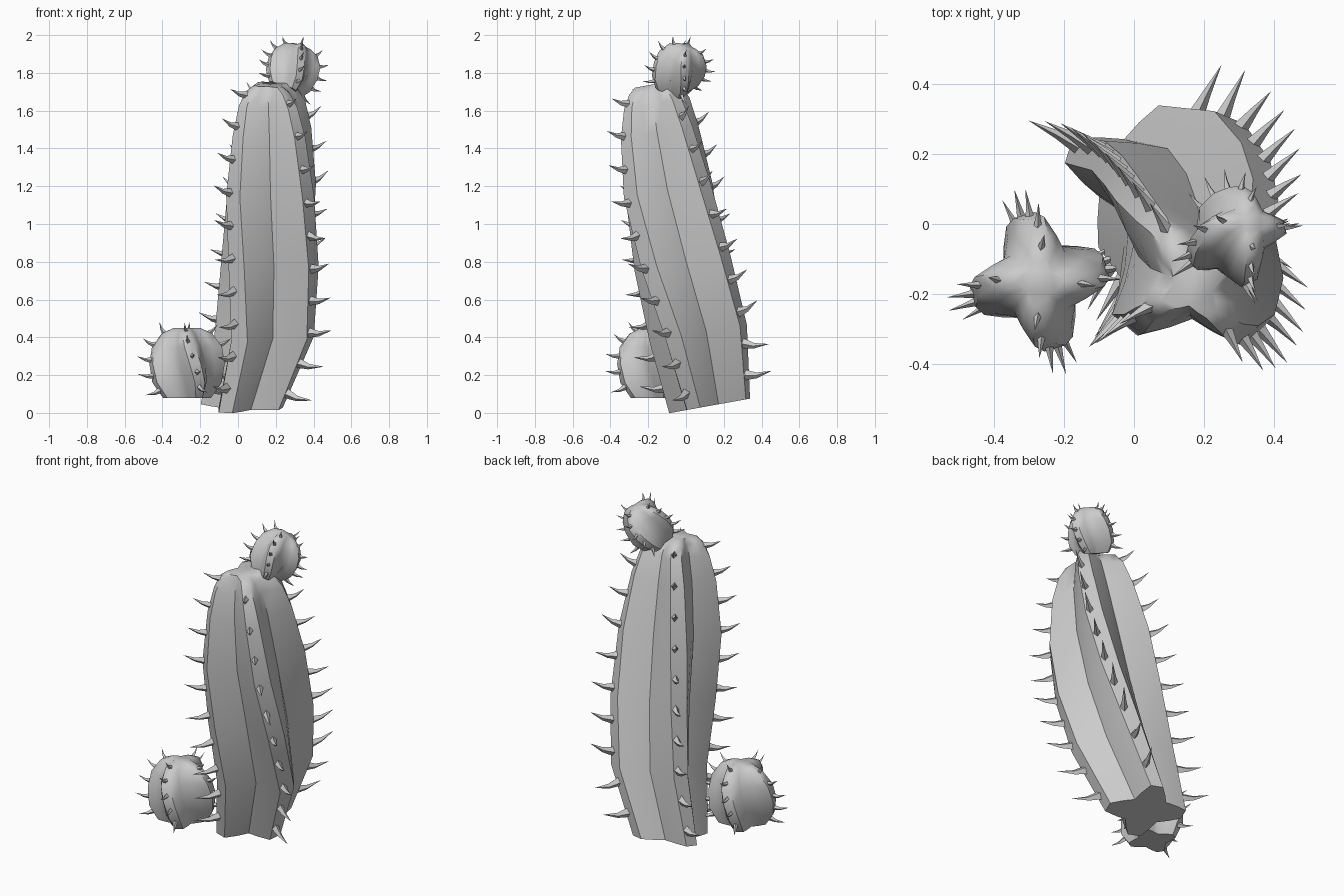
import bpy, bmesh, math, random
from mathutils import Vector

if "Cube" in bpy.data.objects:
    bpy.data.objects.remove(bpy.data.objects["Cube"])

random.seed(4)
RIBS = 4
# cross-section of one rib: (angle offset in degrees, radius factor)
COLUMN_SECTION = [(-5, 1.0), (14, 0.97), (29, 0.73), (49, 0.56), (70, 0.74)]
BUD_SECTION = [(-8, 1.0), (10, 0.98), (25, 0.76), (45, 0.60), (66, 0.76)]


def finish(name, bm, angle):
    bmesh.ops.recalc_face_normals(bm, faces=bm.faces)
    me = bpy.data.meshes.new(name)
    bm.to_mesh(me)
    bm.free()
    ob = bpy.data.objects.new(name, me)
    bpy.context.collection.objects.link(ob)
    bpy.ops.object.select_all(action='DESELECT')
    ob.select_set(True)
    bpy.context.view_layer.objects.active = ob
    bpy.ops.object.shade_smooth_by_angle(angle=math.radians(angle))
    return ob


def around(ring, q, deg, f=1.0):
    """Point on a ring (x, y, z, radius, start angle) at an angle."""
    x, y, z, r, a0 = ring
    a = math.radians(a0 + deg)
    return Vector((x, y, z)) + q @ Vector((math.cos(a), math.sin(a), 0)) * r * f


def body(name, rings, q, section):
    """Loft a ribbed star section through the rings."""
    bm = bmesh.new()
    loops = []
    for ring in rings:
        loops.append([bm.verts.new(around(ring, q, k * 360 / RIBS + o, f))
                      for k in range(RIBS) for o, f in section])
    n = len(loops[0])
    for a, b in zip(loops, loops[1:]):
        for i in range(n):
            j = (i + 1) % n
            bm.faces.new((a[i], a[j], b[j], b[i]))
    bm.faces.new(loops[0][::-1])
    bm.faces.new(loops[-1])
    return finish(name, bm, 50)


def add_spine(bm, p, out, up, length, width):
    """Four-sided thorn bending slightly upward."""
    side = out.cross(up).normalized()
    loops = []
    for t, w, lift in ((-0.12, 1.0, 0), (0.4, 0.5, -0.03)):
        c = p + out * length * t + up * length * lift
        loops.append([bm.verts.new(c + (side * sx * 0.8 + up * sz) * width * w)
                      for sx, sz in ((1, 0), (0, 1), (-1, 0), (0, -1))])
    tip = bm.verts.new(p + out * length + up * length * 0.12)
    a, b = loops
    for i in range(4):
        j = (i + 1) % 4
        bm.faces.new((a[i], a[j], b[j], b[i]))
        bm.faces.new((b[i], b[j], tip))
    bm.faces.new(a)


def spines(name, rings, q, count, length, width):
    """Spread thorns along each rib crest."""
    bm = bmesh.new()
    axis = q @ Vector((0, 0, 1))
    for k in range(RIBS):
        pts = [around(r, q, k * 360 / RIBS) for r in rings]
        segs = [(b - a).length for a, b in zip(pts, pts[1:])]
        total = sum(segs)
        for s in range(count):
            d = total * (s + 0.53 + 0.25 * (k % 2)) / (count + 0.15)
            d = min(d, total * 0.99)
            frac = d / total
            i = 0
            while i < len(segs) - 1 and d > segs[i]:
                d -= segs[i]
                i += 1
            t = d / segs[i]
            p = pts[i].lerp(pts[i + 1], t)
            c = Vector(rings[i][:3]).lerp(Vector(rings[i + 1][:3]), t)
            tan = (pts[i + 1] - pts[i]).normalized()
            rad = (p - c).normalized()
            out = (rad - tan * rad.dot(tan)).normalized()
            out = (out + rad * 0.5).normalized()
            out = (out + tan * random.uniform(-0.15, 0.25)).normalized()
            up = (axis - out * axis.dot(out)).normalized()
            add_spine(bm, p, out, up, length * (1.1 - 0.45 * frac), width * (1.05 - 0.3 * frac))
    return finish(name, bm, 30)


def tilt(x, y):
    return Vector((0, 0, 1)).rotation_difference(Vector((x, y, 1)))


# leaning, twisted main column
column = [(0.02, 0.125, 0.037, 0.23, 153), (0.14, 0.065, 0.42, 0.285, 147),
          (0.17, -0.02, 0.80, 0.30, 138), (0.175, -0.095, 1.18, 0.29, 130),
          (0.18, -0.14, 1.49, 0.24, 125), (0.18, -0.155, 1.64, 0.195, 121),
          (0.175, -0.165, 1.71, 0.15, 119), (0.17, -0.18, 1.738, 0.10, 118)]
q = tilt(0, -0.18)
body("column", column, q, COLUMN_SECTION)
spines("column_spines", column, q, 10, 0.145, 0.03)


def bud(name, centre, q, radius, angle, twist, profile, count, length, width):
    """Round ribbed offshoot from a (height, radius) profile."""
    up = q @ Vector((0, 0, 1))
    rings = []
    for h, r in profile:
        c = centre + up * h * radius
        rings.append((c.x, c.y, c.z, r * radius, angle - twist * h))
    body(name, rings, q, BUD_SECTION)
    spines(name + "_spines", rings, q, count, length, width)


PROFILE = [(-0.9, 0.68), (-0.5, 0.94), (0, 1.0), (0.45, 0.93), (0.8, 0.68), (0.95, 0.36)]

# offshoots at the foot and on the crown
bud("base_bud", Vector((-0.27, -0.165, 0.26)), tilt(0, 0), 0.20, 12, 18, PROFILE, 5, 0.085, 0.018)
bud("crown_bud", Vector((0.29, -0.035, 1.82)), tilt(0.42, 0.36), 0.142, 15, 20, PROFILE, 5, 0.065, 0.015)
